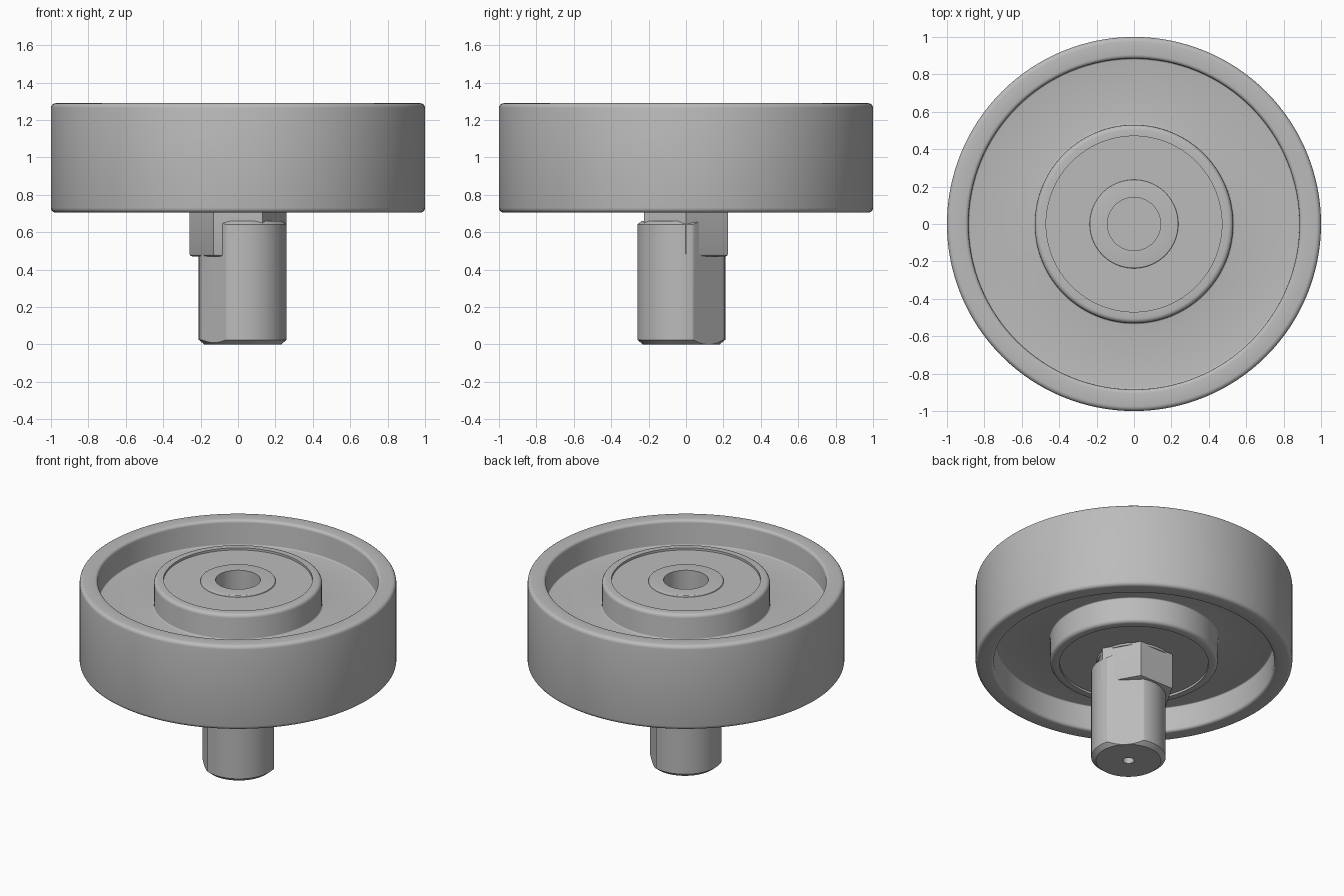
import bpy, bmesh, math
from mathutils import Vector

if "Cube" in bpy.data.objects:
    bpy.data.objects.remove(bpy.data.objects["Cube"], do_unlink=True)

grey = bpy.data.materials.new("plain grey")
grey.use_nodes = True
colour = (0.5, 0.5, 0.5, 1)
grey.diffuse_color = colour
grey.node_tree.nodes["Principled BSDF"].inputs["Base Color"].default_value = colour


def finish(bm, name, location=(0, 0, 0)):
    bmesh.ops.recalc_face_normals(bm, faces=bm.faces)
    mesh = bpy.data.meshes.new(name)
    bm.to_mesh(mesh)
    bm.free()
    mesh.materials.append(grey)
    obj = bpy.data.objects.new(name, mesh)
    obj.location = location
    bpy.context.collection.objects.link(obj)
    bpy.ops.object.select_all(action='DESELECT')
    obj.select_set(True)
    bpy.context.view_layer.objects.active = obj
    bpy.ops.object.shade_smooth_by_angle(angle=math.radians(30))
    return obj


def rounded(points, steps=4):
    """Replace each (radius, z, fillet) corner by a small curve."""
    result = []
    for i, (r, z, fillet) in enumerate(points):
        corner = Vector((r, z))
        if not fillet:
            result.append(corner)
            continue
        before = Vector(points[i - 1][:2])
        after = Vector(points[(i + 1) % len(points)][:2])
        a = corner + (before - corner).normalized() * fillet
        b = corner + (after - corner).normalized() * fillet
        centre = a + b - corner
        for s in range(steps + 1):
            t = s / steps * math.pi / 2
            result.append(centre + (a - centre) * math.cos(t) + (b - centre) * math.sin(t))
    return result


def lathe(points, closed, segments=128):
    bm = bmesh.new()
    verts = [bm.verts.new((p[0], 0, p[1])) for p in rounded(points)]
    edges = [bm.edges.new(pair) for pair in zip(verts, verts[1:])]
    if closed:
        edges.append(bm.edges.new((verts[-1], verts[0])))
    bmesh.ops.spin(bm, geom=verts + edges, axis=(0, 0, 1), cent=(0, 0, 0),
                   angle=math.tau, steps=segments)
    bmesh.ops.remove_doubles(bm, verts=bm.verts, dist=0.0001)
    return bm


BOTTOM, TOP = 0.705, 1.29
MIDDLE = (BOTTOM + TOP) / 2


def mirrored(half):
    """Close a top-half profile with its reflection below."""
    return half + [(r, 2 * MIDDLE - z, f) for r, z, f in reversed(half)]


# Wheel: rim, recessed web and raised hub
web = TOP - 0.175
wheel = mirrored([(1, TOP, 0.025), (0.885, TOP, 0.02), (0.885, web, 0.008),
                  (0.53, web, 0.008), (0.53, TOP, 0.025), (0.47, TOP, 0)])
finish(lathe(wheel, True), "wheel")

# Bearing plate and inner ring
face = TOP - 0.015
plate = mirrored([(0.475, face, 0), (0.23, face, 0)])
finish(lathe(plate, True), "bearing_plate")
ring = mirrored([(0.237, TOP - 0.003, 0.006), (0.142, TOP - 0.003, 0)])
finish(lathe(ring, True), "inner_ring")

# Off-centre pin with chamfers, a blind centre hole and two flats
radius = 0.235
pin = lathe([(0, 0.15, 0), (0.035, 0.15, 0), (0.035, 0, 0), (radius - 0.03, 0, 0),
             (radius, 0.025, 0), (radius, 0.642, 0), (radius - 0.025, 0.66, 0),
             (0, 0.66, 0)], False)
for angle, distance in ((45, 0.205), (225, 0.217)):
    normal = Vector((math.cos(math.radians(angle)), math.sin(math.radians(angle)), 0))
    cut = bmesh.ops.bisect_plane(pin, geom=pin.verts[:] + pin.edges[:] + pin.faces[:],
                                 plane_co=normal * distance, plane_no=normal, clear_outer=True)
    rim = [e for e in cut["geom_cut"] if isinstance(e, bmesh.types.BMEdge)]
    bmesh.ops.contextual_create(pin, geom=rim)
finish(pin, "offset_pin", (0.025, -0.025, 0))

# Hexagonal collar joining the pin to the bearing
collar = bmesh.new()
low, high = 0.47, BOTTOM + 0.02
corners = [collar.verts.new((0.26 * math.cos(k * math.pi / 3),
                             0.26 * math.sin(k * math.pi / 3), low)) for k in range(6)]
base = collar.faces.new(corners)
up = bmesh.ops.extrude_face_region(collar, geom=[base], use_keep_orig=True)
bmesh.ops.translate(collar, vec=(0, 0, high - low),
                    verts=[v for v in up["geom"] if isinstance(v, bmesh.types.BMVert)])
lower = [e for e in collar.edges if all(v.co.z < low + 0.01 for v in e.verts)]
bmesh.ops.bevel(collar, geom=lower, offset=0.015, segments=2, profile=0.5, affect='EDGES')
finish(collar, "hex_collar")
